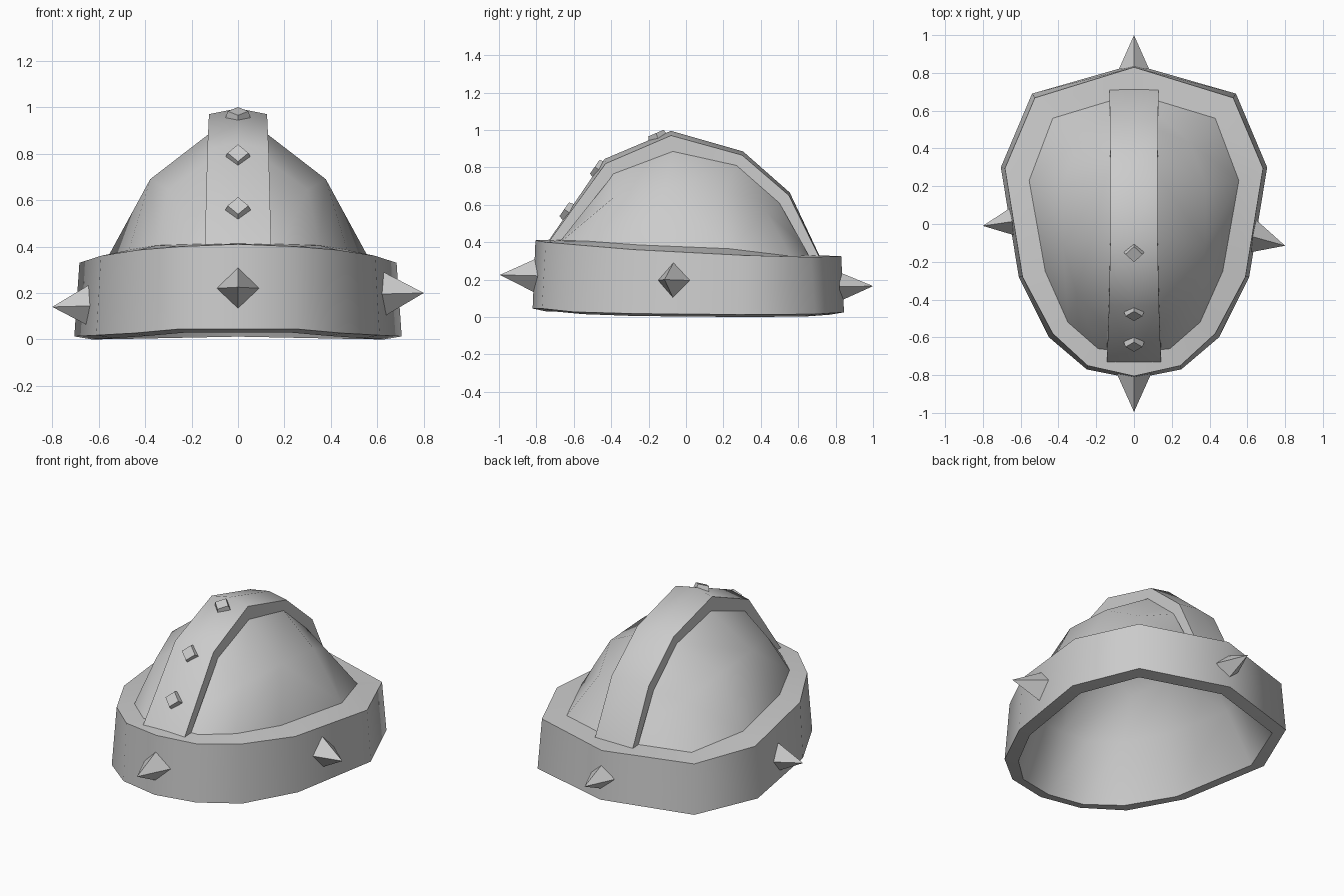
import bpy, bmesh, math
from mathutils import Vector

if "Cube" in bpy.data.objects:
    bpy.data.objects.remove(bpy.data.objects["Cube"])


def build(name, verts, faces, angle=0, mirror=False, flip=False):
    """Make an object from points and faces, optionally mirrored in x and welded."""
    bm = bmesh.new()
    for s in ((1, -1) if mirror else (1,)):
        vs = [bm.verts.new((s * v[0], v[1], v[2])) for v in verts]
        for f in faces:
            bm.faces.new([vs[i] for i in f])
    bmesh.ops.remove_doubles(bm, verts=bm.verts, dist=0.0005)
    bmesh.ops.recalc_face_normals(bm, faces=bm.faces)
    if flip:
        bmesh.ops.reverse_faces(bm, faces=bm.faces)
    me = bpy.data.meshes.new(name)
    bm.to_mesh(me)
    bm.free()
    ob = bpy.data.objects.new(name, me)
    bpy.context.collection.objects.link(ob)
    if angle:
        me.shade_smooth()
        me.set_sharp_from_angle(angle=math.radians(angle))
    return ob


# Brow band: half loops from inner rim, round the outside, to the foot of the dome
outer_low = [(0, -.82, .045), (.25, -.77, .045), (.45, -.60, .027), (.61, -.28, .018),
             (.705, .30, .013), (.54, .69, .015), (0, .845, .025)]
outer_top = [(0, -.805, .41), (.245, -.75, .40), (.43, -.58, .385), (.59, -.28, .36),
             (.683, .295, .33), (.525, .668, .32), (0, .83, .325)]
inner_top = [(0, -.68, .415), (.19, -.66, .41), (.35, -.52, .405), (.47, -.25, .385),
             (.555, .23, .365), (.43, .56, .325), (0, .69, .33)]
inner_low = [(0, -.75, .03), (.22, -.71, .03), (.39, -.55, .015), (.54, -.27, .005),
             (.63, .28, 0), (.49, .63, .002), (0, .77, .012)]
faces = []
for a in (0, 7, 14):
    faces += [(a + i, a + i + 1, a + i + 8, a + i + 7) for i in range(6)]
build("brow_band", inner_low + outer_low + outer_top + inner_top, faces, 60, True)

# Dome: rows rise from the band (0-6) to mid (7-10), upper (11-14) and centre (15-18)
ridge = [(-.39, .77), (-.07, .885), (.27, .81), (.50, .61)]
mid = [(.30, -.38, .645), (.378, -.11, .69), (.38, .20, .67), (.30, .43, .56)]
dome = (inner_top + mid + [(.125, y, z) for y, z in ridge]
        + [(0, y, z + .01) for y, z in ridge])
sides = [(0, 1, 7, 11), (1, 2, 7), (6, 14, 10, 5), (3, 4, 8), (4, 9, 8),
         (2, 3, 8, 7), (4, 5, 10, 9)]
sides += [(7 + i, 8 + i, 12 + i, 11 + i) for i in range(3)]
build("dome", dome, sides, 80, True)

# Lining: the same dome a little smaller, closed at the crown and run down to the rim
crown = [(0, 11, 15), (6, 18, 14)] + [(11 + i, 12 + i, 16 + i, 15 + i) for i in range(3)]
wall = [(19 + i, 20 + i, i + 1, i) for i in range(6)]
lining = [(x * .92, y * .92, z * .92) for x, y, z in dome] + inner_low
build("lining", lining, sides + crown + wall, 80, True, flip=True)

# Crest strap: peaked top and side walls swept over the dome, open underneath
# stations: y, z of peak; y, z of edge; y, z of foot on the dome; half width
stations = [(-.74, .40, -.735, .40, -.665, .412, .143), (-.435, .845, -.43, .82, -.385, .765, .132),
            (-.08, .995, -.08, .97, -.07, .883, .125), (.305, .885, .30, .865, .27, .808, .125),
            (.555, .665, .55, .65, .50, .608, .127), (.715, .325, .71, .325, .655, .33, .13)]
verts, faces = [], []
for py, pz, ey, ez, fy, fz, w in stations:
    verts += [(0, py, pz), (w, ey, ez), (w, fy, fz)]
for a in range(0, 15, 3):
    faces += [(a + j, a + j + 1, a + j + 4, a + j + 3) for j in range(2)]
build("crest_strap", verts, faces, 60, True)


def diamond(name, base, tip, rx, rz, top=0):
    """Four-sided spike, or a blunt stud when top is above zero."""
    base, tip = Vector(base), Vector(tip)
    axis = (tip - base).normalized()
    side = Vector((0, 0, 1)).cross(axis)
    if abs(axis.x) < .01:
        side = Vector((1, 0, 0))
    side.normalize()
    up = axis.cross(side)
    ring = [side * rx, up * rz, -side * rx, -up * rz]
    verts = [base + v for v in ring]
    if top:
        verts += [tip + v * top for v in ring]
        faces = [(4, 5, 6, 7)]
        faces += [(i, (i + 1) % 4, (i + 1) % 4 + 4, i + 4) for i in range(4)]
    else:
        verts.append(tip)
        faces = [(i, (i + 1) % 4, 4) for i in range(4)]
    build(name, verts, faces)


# Spikes around the band
diamond("front_spike", (0, -.79, .22), (0, -.995, .225), .092, .098)
diamond("back_spike", (0, .82, .162), (0, 1.0, .165), .08, .078)
diamond("right_spike", (.62, -.065, .195), (.80, -.115, .20), .092, .10)
diamond("left_spike", (-.63, .015, .145), (-.80, -.01, .14), .08, .095)

# Studs along the front of the strap: y, z and tilt of the outward normal
for i, (y, z, ny, nz) in enumerate([(-.15, .957, -.39, .92), (-.465, .787, -.82, .57),
                                    (-.628, .56, -.82, .57)]):
    p, n = Vector((0, y, z)), Vector((0, ny, nz))
    diamond(f"strap_stud_{i + 1}", p - n * .01, p + n * .028, .056, .056, .8)
